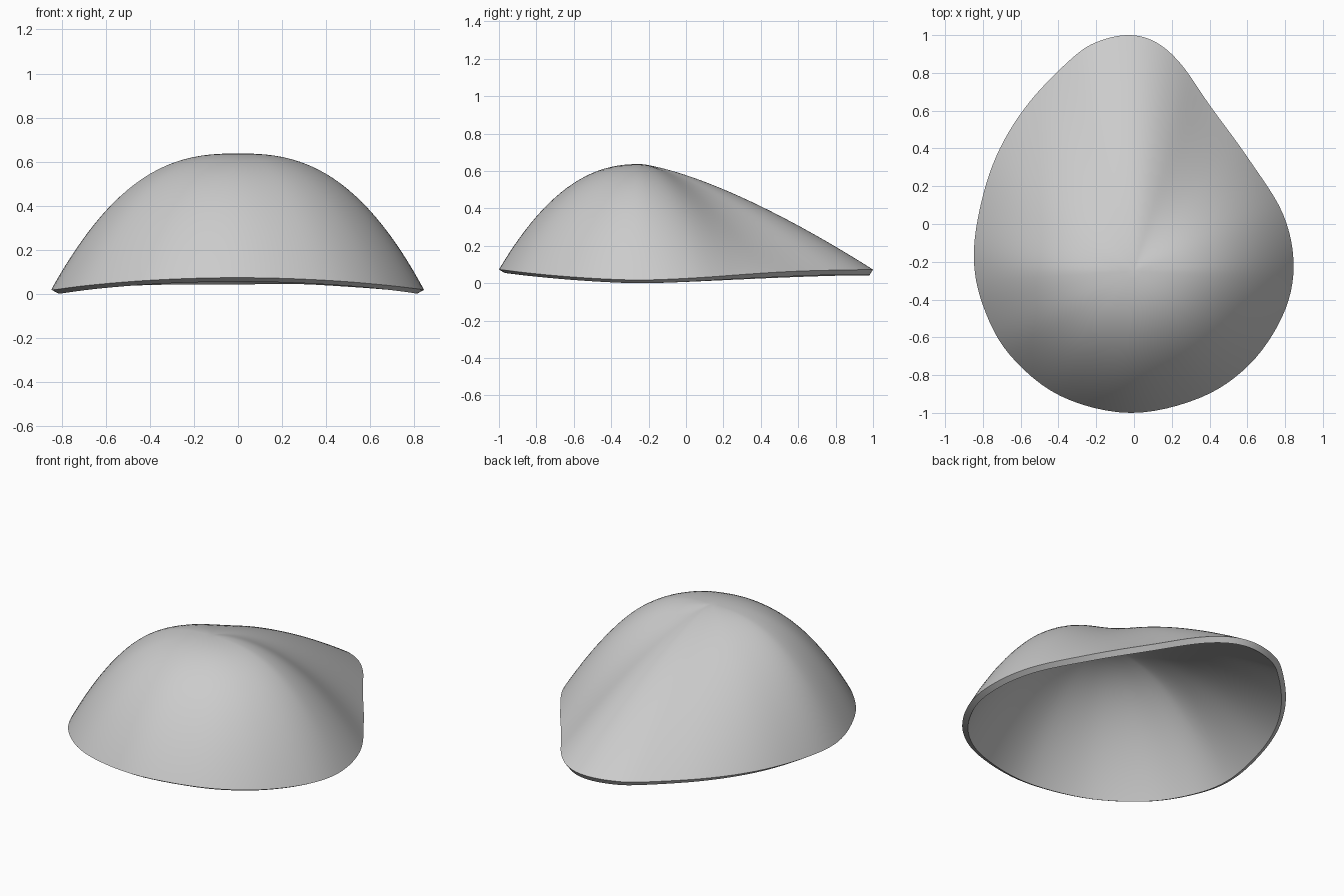
import bpy
import bmesh
import math
from mathutils import Vector

cube = bpy.data.objects.get("Cube")
if cube:
    bpy.data.objects.remove(cube, do_unlink=True)

# Rim outline seen from above, counter-clockwise from the back tip
OUTLINE = [(-.02, 1), (-.18, .97), (-.32, .885), (-.55, .65), (-.71, .4), (-.805, .13),
           (-.848, -.17), (-.80, -.43), (-.66, -.69), (-.39, -.91), (-.02, -1),
           (.35, -.92), (.61, -.745), (.785, -.49), (.845, -.23), (.79, .05),
           (.61, .34), (.4, .63), (.25, .845), (.12, .96)]
APEX = Vector((0, -.25, .635))
RINGS, STEPS = 32, 6


def smooth_loop(points, steps):
    """Closed Catmull-Rom curve through the points."""
    pts = [Vector(p) for p in points]
    n = len(pts)
    loop = []
    for i in range(n):
        a, b, c, d = (pts[(i + k) % n] for k in (-1, 0, 1, 2))
        for s in range(steps):
            t = s / steps
            loop.append(b + (c - a) * t / 2 + (a - b * 2.5 + c * 2 - d / 2) * t * t
                        + ((b - c) * 1.5 + (d - a) / 2) * t ** 3)
    return loop


def dome_point(rim, t):
    """Point on the dome at fraction t of the way from apex to rim."""
    ray = rim - APEX.xy
    back = ray.normalized().y
    rim_z = .015 + .056 * abs(back) ** 1.5
    # Full and round at the front and sides, a straight slope at the back
    if back > 0:
        power = 2.55 - 1.15 * back ** 1.2
    else:
        power = 2.55 - .3 * back * back
    height = 1 - t ** power
    # Shallow hollow behind the left side
    angle = math.atan2(ray.y, ray.x)
    height -= .3 * math.exp(-((angle - .95) / .3) ** 2) * t ** 3 * (1 - t)
    xy = APEX.xy + ray * t
    return Vector((xy.x, xy.y, rim_z + (APEX.z - rim_z) * height))


# Dome surface: rings of quads closed by a fan at the apex
loop = smooth_loop(OUTLINE, STEPS)
count = len(loop)
bm = bmesh.new()
top = bm.verts.new(APEX)
rings = [[bm.verts.new(dome_point(p, math.sin(math.pi / 2 * r / RINGS))) for p in loop]
         for r in range(1, RINGS + 1)]
for i in range(count):
    j = (i + 1) % count
    bm.faces.new((top, rings[0][i], rings[0][j]))
    for inner, outer in zip(rings, rings[1:]):
        bm.faces.new((inner[i], outer[i], outer[j], inner[j]))
bmesh.ops.recalc_face_normals(bm, faces=bm.faces)
if top.link_faces[0].normal.z < 0:
    bmesh.ops.reverse_faces(bm, faces=bm.faces)
mesh = bpy.data.meshes.new("dome_shell")
bm.to_mesh(mesh)
bm.free()
shell = bpy.data.objects.new("dome_shell", mesh)
bpy.context.collection.objects.link(shell)

# Plain grey material
grey = bpy.data.materials.new("light_grey")
grey.use_nodes = True
grey.diffuse_color = (.6, .6, .6, 1)
grey.node_tree.nodes["Principled BSDF"].inputs["Base Color"].default_value = (.6, .6, .6, 1)
mesh.materials.append(grey)

# Wall thickness, growing inwards and leaving the underside open
wall = shell.modifiers.new("wall", "SOLIDIFY")
wall.thickness = .036
wall.offset = -1
bpy.context.view_layer.objects.active = shell
shell.select_set(True)
bpy.ops.object.modifier_apply(modifier=wall.name)
bpy.ops.object.shade_smooth_by_angle(angle=math.radians(40))

# Stand the shell on the ground
lowest = min(v.co.z for v in mesh.vertices)
for v in mesh.vertices:
    v.co.z -= lowest
